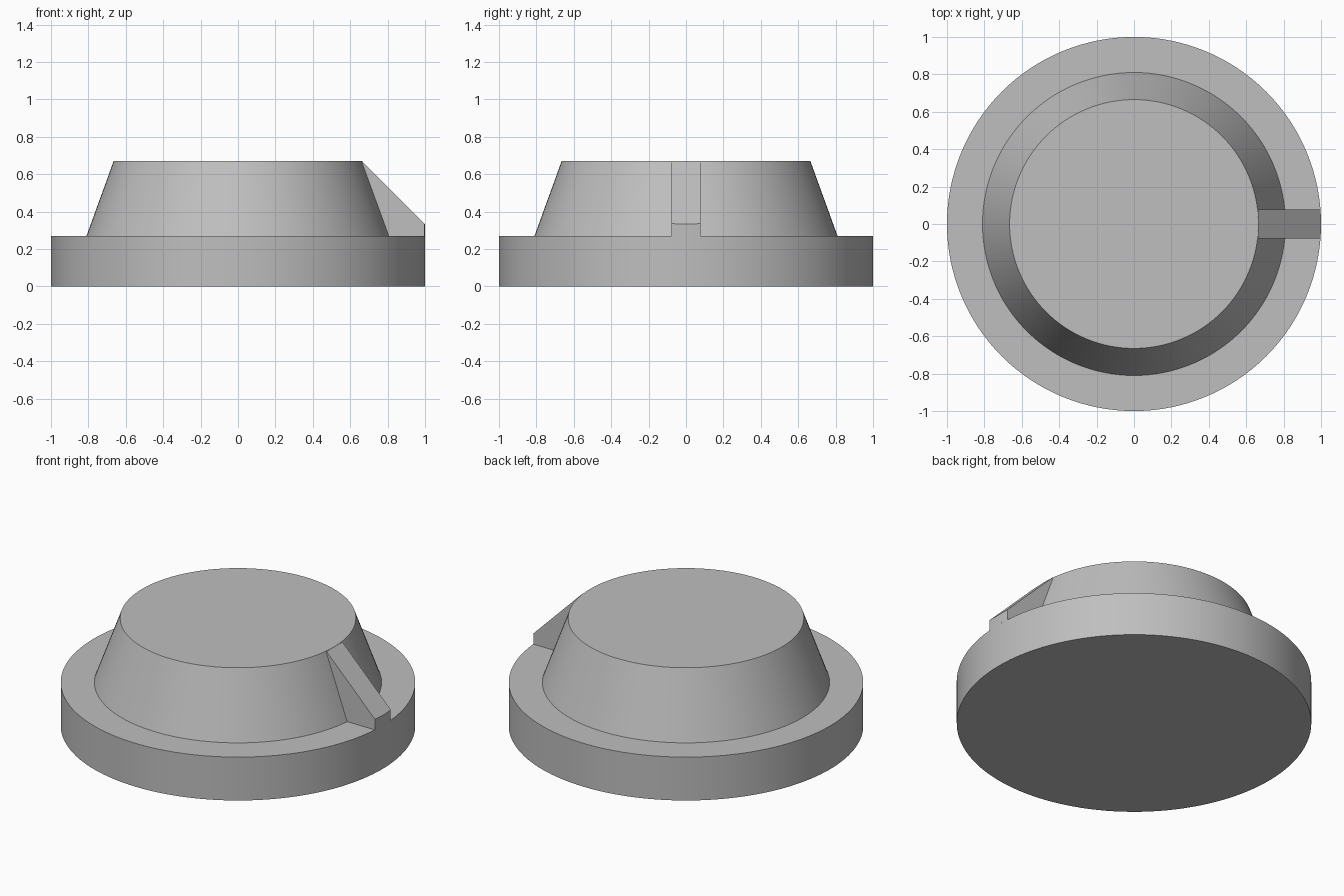
import bpy, bmesh, math

cube = bpy.data.objects.get("Cube")
if cube:
    bpy.data.objects.remove(cube, do_unlink=True)

grey = bpy.data.materials.new("plain_grey")
grey.use_nodes = True
COLOUR = (0.52, 0.52, 0.52, 1)
grey.diffuse_color = COLOUR
grey.node_tree.nodes["Principled BSDF"].inputs["Base Color"].default_value = COLOUR

FLANGE_TOP, CROWN_TOP = 0.27, 0.67


def finish(bm, name):
    """Turn a bmesh into a shaded, coloured object."""
    bmesh.ops.remove_doubles(bm, verts=bm.verts, dist=1e-5)
    bmesh.ops.recalc_face_normals(bm, faces=bm.faces)
    mesh = bpy.data.meshes.new(name)
    bm.to_mesh(mesh)
    bm.free()
    mesh.materials.append(grey)
    obj = bpy.data.objects.new(name, mesh)
    bpy.context.collection.objects.link(obj)
    bpy.ops.object.select_all(action="DESELECT")
    obj.select_set(True)
    bpy.context.view_layer.objects.active = obj
    bpy.ops.object.shade_smooth_by_angle(angle=math.radians(30))
    return obj


# Knob body: round flange and tapered crown, turned from one profile
bm = bmesh.new()
profile = [(1, 0), (1, FLANGE_TOP), (0.81, FLANGE_TOP), (0.665, CROWN_TOP)]
SIDES = 128
rings = []
for r, z in profile:
    rings.append([bm.verts.new((r * math.cos(a), r * math.sin(a), z))
                  for a in (math.tau * i / SIDES for i in range(SIDES))])
for low, high in zip(rings, rings[1:]):
    for i in range(SIDES):
        j = (i + 1) % SIDES
        bm.faces.new((low[i], low[j], high[j], high[i]))
bm.faces.new(rings[0])
bm.faces.new(rings[-1])
finish(bm, "knob_body")

# Pointer: sloping rib whose outer end follows the flange rim
bm = bmesh.new()
HALF_WIDTH, STEPS = 0.078, 6
slices = []
for i in range(STEPS + 1):
    y = HALF_WIDTH * (2 * i / STEPS - 1)
    rim = math.sqrt(1 - y * y)
    outline = [(0.6, FLANGE_TOP), (rim, FLANGE_TOP), (rim, 1.333 - rim),
               (0.665, 0.668), (0.6, 0.668)]
    slices.append([bm.verts.new((x, y, z)) for x, z in outline])
for a, b in zip(slices, slices[1:]):
    for i in range(len(a)):
        j = (i + 1) % len(a)
        bm.faces.new((a[i], a[j], b[j], b[i]))
bm.faces.new(slices[0])
bm.faces.new(slices[-1])
finish(bm, "pointer_rib")
